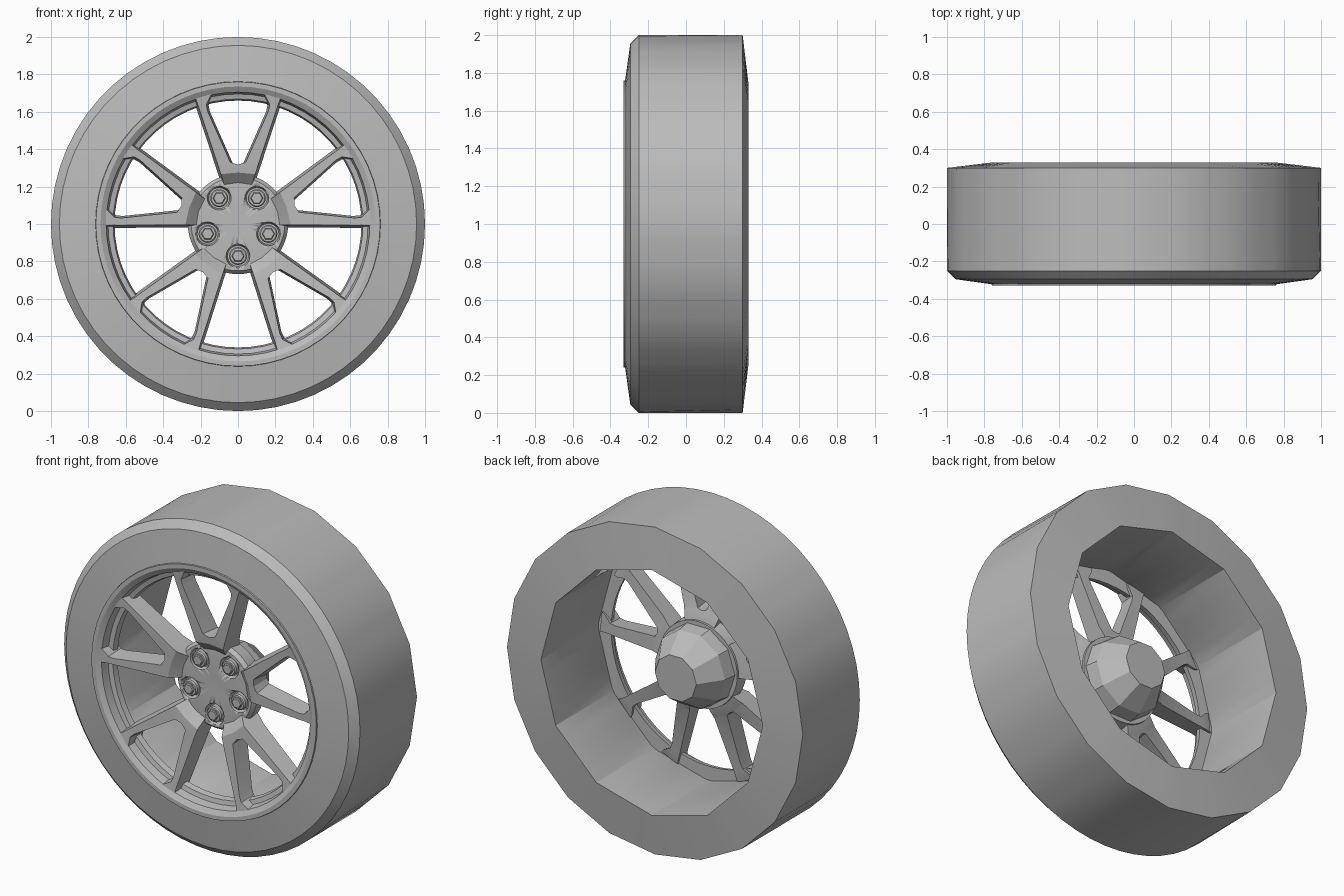
import bpy, bmesh
from math import sin, cos, pi, radians
from mathutils import Matrix, Vector

cube = bpy.data.objects.get("Cube")
if cube:
    bpy.data.objects.remove(cube, do_unlink=True)

grey = bpy.data.materials.new("plain grey")
grey.use_nodes = True
colour = (0.5, 0.5, 0.5, 1)
grey.diffuse_color = colour
grey.node_tree.nodes["Principled BSDF"].inputs["Base Color"].default_value = colour

AXLE = Vector((0, 0, 1))
SEGMENTS = 60


def finish(name, bm, smooth=25):
    """Turn a bmesh into a named, coloured object."""
    bmesh.ops.recalc_face_normals(bm, faces=bm.faces)
    mesh = bpy.data.meshes.new(name)
    bm.to_mesh(mesh)
    bm.free()
    mesh.materials.append(grey)
    obj = bpy.data.objects.new(name, mesh)
    bpy.context.collection.objects.link(obj)
    bpy.ops.object.select_all(action='DESELECT')
    bpy.context.view_layer.objects.active = obj
    obj.select_set(True)
    bpy.ops.object.shade_smooth_by_angle(angle=radians(smooth))
    return obj


def lathe(bm, profile, centre=AXLE, steps=SEGMENTS, closed=False):
    """Spin (radius, y, sides) rows round the y axis; sides makes a row polygonal."""
    rows = []
    for r, y, *sides in profile:
        ring = []
        for i in range(steps):
            t = 2 * pi * i / steps
            rad = r
            if sides:
                wedge = 2 * pi / sides[0]
                rad = r * cos(wedge / 2) / cos(t % wedge - wedge / 2)
            ring.append(bm.verts.new(centre + Vector((rad * cos(t), y, rad * sin(t)))))
        rows.append(ring)
    pairs = list(zip(rows, rows[1:]))
    if closed:
        pairs.append((rows[-1], rows[0]))
    else:
        bm.faces.new(rows[0])
        bm.faces.new(rows[-1])
    for a, b in pairs:
        for i in range(steps):
            j = (i + 1) % steps
            bm.faces.new((a[i], a[j], b[j], b[i]))


# Tyre: round at the front, coarser at the back and in the barrel
bm = bmesh.new()
lathe(bm, [(0.762, -0.322), (0.955, -0.295), (1, -0.25), (1, 0.3, 20),
           (0.75, 0.33, 12), (0.75, -0.25, 12)], closed=True)
finish("tyre", bm)

# Rim lip with a recessed shelf behind the spoke ends
bm = bmesh.new()
lathe(bm, [(0.765, -0.3), (0.76, -0.33), (0.735, -0.33), (0.705, -0.312),
           (0.695, -0.262), (0.668, -0.255), (0.66, -0.22), (0.745, -0.22)], closed=True)
finish("rim", bm)

# Hub plate with pockets for the bolts
bm = bmesh.new()
lathe(bm, [(0.06, -0.222), (0.2, -0.228), (0.25, -0.222), (0.268, -0.2), (0.262, -0.12)])
hub = finish("hub_plate", bm)
bolt_centres = [AXLE + 0.171 * Vector((cos(a), 0, sin(a)))
                for a in (radians(54 + 72 * k) for k in range(5))]
bm = bmesh.new()
for c in bolt_centres:
    lathe(bm, [(0.064, -0.3), (0.064, -0.225), (0.056, -0.195)], c, 24)
cutter = finish("pocket_cutter", bm)
cutter.hide_render = True
cut = hub.modifiers.new("pockets", 'BOOLEAN')
cut.operation = 'DIFFERENCE'
cut.solver = 'EXACT'
cut.object = cutter
bpy.context.view_layer.objects.active = hub
bpy.ops.object.modifier_apply(modifier=cut.name)
bpy.data.objects.remove(cutter, do_unlink=True)

# Tapered faceted barrel behind the hub
bm = bmesh.new()
lathe(bm, [(0.25, -0.14), (0.235, -0.04), (0.14, 0.1)], steps=10)
finish("hub_barrel", bm, 10)

# Bolts: round collar with a hexagonal head
for k, c in enumerate(bolt_centres):
    bm = bmesh.new()
    lathe(bm, [(0.048, -0.19), (0.048, -0.228), (0.042, -0.236)], c, 24)
    lathe(bm, [(0.034, -0.2), (0.034, -0.245), (0.029, -0.25)], c, 6)
    finish(f"bolt_{k + 1}", bm)

# Half of a forked spoke: inner edge, outer edge, front depth, back depth
STATIONS = [
    ((0, 0.215), (0.085, 0.2), -0.22, -0.12),
    ((0, 0.275), (0.105, 0.262), -0.275, -0.135),
    ((0, 0.318), (0.117, 0.3), -0.28, -0.15),
    ((0.028, 0.325), (0.121, 0.312), -0.281, -0.155),
    ((0.15, 0.6), (0.214, 0.592), -0.305, -0.195),
    ((0.157, 0.635), (0.226, 0.63), -0.308, -0.2),
    ((0.132, 0.685), (0.242, 0.672), -0.314, -0.205),
    ((0.13, 0.71), (0.25, 0.685), -0.316, -0.21),
]
DRAFT = 0.013  # front is narrower than the back


def spoke_pair(name, angle):
    bm = bmesh.new()
    rings = []
    for (xi, zi), (xo, zo), front, back in STATIONS:
        lean = DRAFT if xi > 0 else 0
        corners = [(xi, back, zi), (xi + lean, front, zi + lean / 3),
                   (xo - DRAFT, front, zo + DRAFT / 3), (xo, back, zo)]
        rings.append([bm.verts.new(p) for p in corners])
    for a, b in zip(rings, rings[1:]):
        for i in range(4):
            j = (i + 1) % 4
            bm.faces.new((a[i], a[j], b[j], b[i]))
    bm.faces.new(rings[0])
    bm.faces.new(rings[-1])
    middle = [f for f in bm.faces if all(abs(v.co.x) < 1e-5 for v in f.verts)]
    bmesh.ops.delete(bm, geom=middle, context='FACES_ONLY')
    bmesh.ops.mirror(bm, geom=bm.verts[:] + bm.edges[:] + bm.faces[:],
                     axis='X', merge_dist=1e-4)
    turn = Matrix.Translation(AXLE) @ Matrix.Rotation(angle, 4, 'Y')
    bmesh.ops.transform(bm, matrix=turn, verts=bm.verts)
    finish(name, bm)


for k in range(5):
    spoke_pair(f"forked_spoke_{k + 1}", radians(72 * k))
